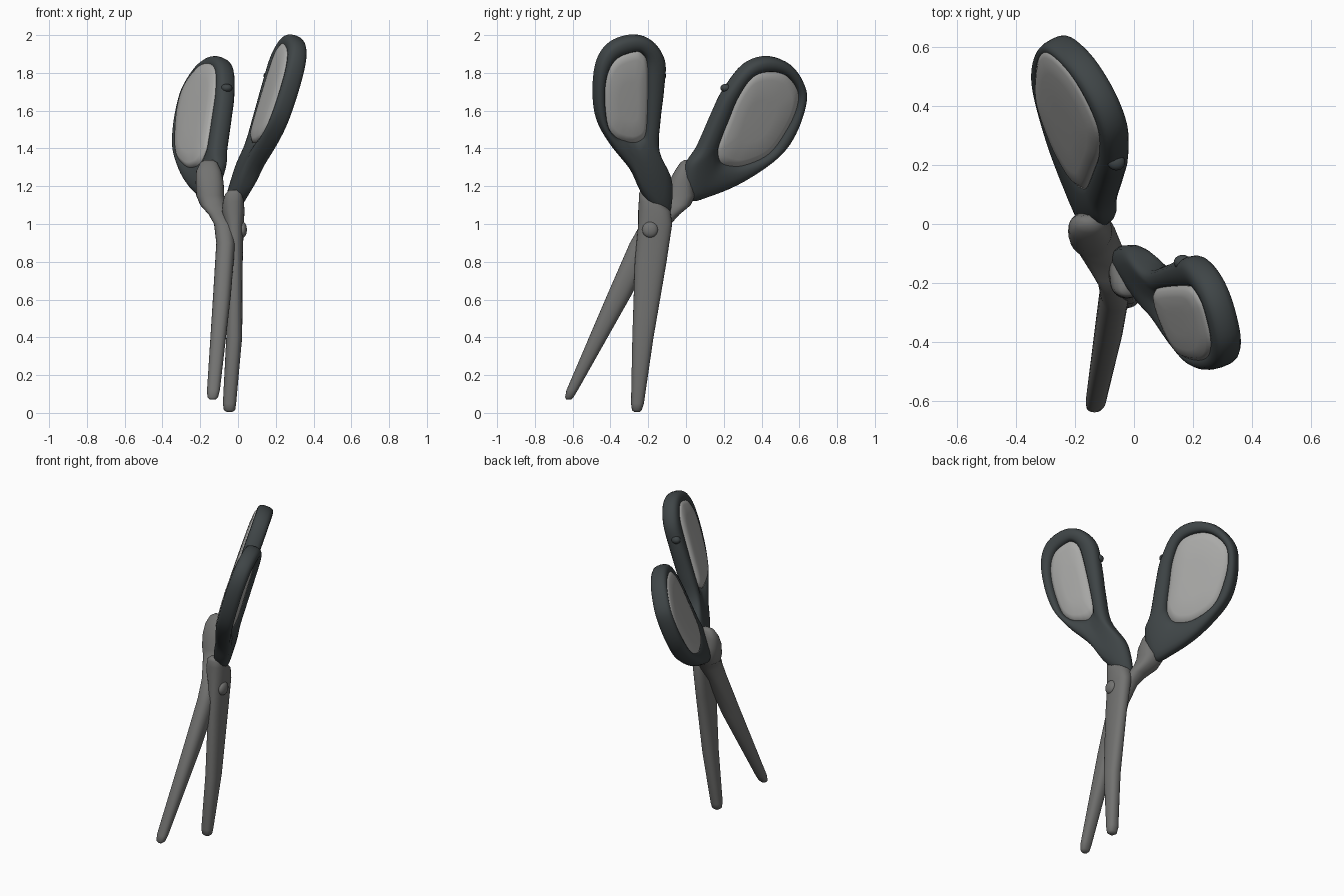
import bpy, bmesh, math
from mathutils import Vector

if "Cube" in bpy.data.objects:
    bpy.data.objects.remove(bpy.data.objects["Cube"])


def material(name, c):
    m = bpy.data.materials.new(name)
    m.diffuse_color = (*c, 1)
    m.use_nodes = True
    m.node_tree.nodes["Principled BSDF"].inputs["Base Color"].default_value = m.diffuse_color
    return m


dark = material("dark_plastic", (0.05, 0.06, 0.063))
steel = material("dull_steel", (0.17, 0.17, 0.165))
pale = material("pale_panel", (0.4, 0.4, 0.39))


def finish(name, bm, mat):
    bmesh.ops.recalc_face_normals(bm, faces=bm.faces)
    me = bpy.data.meshes.new(name)
    bm.to_mesh(me)
    bm.free()
    for p in me.polygons:
        p.use_smooth = True
    me.materials.append(mat)
    ob = bpy.data.objects.new(name, me)
    bpy.context.collection.objects.link(ob)
    return ob


def closed_spline(pts, steps):
    """Closed Catmull-Rom through points of any dimension."""
    n, out = len(pts), []
    for i in range(n):
        a, b, c, d = (pts[(i + k) % n] for k in (-1, 0, 1, 2))
        for s in range(steps):
            t = s / steps
            out.append([0.5 * (2 * q + (r - p) * t + (2 * p - 5 * q + 4 * r - w) * t * t
                               + (3 * q - p - 3 * r + w) * t ** 3)
                        for p, q, r, w in zip(a, b, c, d)])
    return out


def bridge(bm, r0, r1):
    n = len(r0)
    for j in range(n):
        bm.faces.new((r0[j], r0[(j + 1) % n], r1[(j + 1) % n], r1[j]))


def spow(v, e):
    return math.copysign(abs(v) ** e, v)


def blade(name, sections):
    """Loft of horizontal rounded sections (x, y, z, half x, half y)."""
    bm, rings = bmesh.new(), []
    for x, y, z, rx, ry in sections:
        ring = []
        for k in range(28):
            a = math.tau * k / 28
            ring.append(bm.verts.new((x + rx * spow(math.cos(a), 0.85),
                                      y + ry * spow(math.sin(a), 0.85), z)))
        rings.append(ring)
    for r0, r1 in zip(rings, rings[1:]):
        bridge(bm, r0, r1)
    bm.faces.new(rings[0])
    bm.faces.new(rings[-1])
    return finish(name, bm, steel)


def handle(name, pairs, origin, slope_y, slope_z, half):
    """Finger loop from (outer y, outer z, inner y, inner z) on a tilted plane."""
    ox, oy, oz = origin
    normal = Vector((1, -slope_y, -slope_z)).normalized()

    def place(y, z, h):
        return Vector((ox + slope_y * (y - oy) + slope_z * (z - oz), y, z)) + normal * h

    loop = closed_spline(pairs, 5)
    bm, rings = bmesh.new(), []
    for py, pz, qy, qz in loop:
        ring = []
        for k in range(16):
            a = math.tau * k / 16
            f = 0.5 + 0.5 * spow(math.cos(a), 0.8)
            ring.append(bm.verts.new(place(qy + (py - qy) * f, qz + (pz - qz) * f,
                                           half * spow(math.sin(a), 0.8))))
        rings.append(ring)
    for i in range(len(rings)):
        bridge(bm, rings[i - 1], rings[i])
    finish(name + "_loop", bm, dark)

    # domed panel filling the loop, fuller on the -x side
    cy = sum(p[2] for p in loop) / len(loop)
    cz = sum(p[3] for p in loop) / len(loop)
    bm, rings = bmesh.new(), []
    for s, h in ((0.45, 0.036), (0.85, 0.033), (1.04, 0.02),
                 (1.14, -0.042), (1.02, -0.058), (0.8, -0.064), (0.4, -0.066)):
        rings.append([bm.verts.new(place(cy + (p[2] - cy) * s, cz + (p[3] - cz) * s, h))
                      for p in loop])
    for r0, r1 in zip(rings, rings[1:]):
        bridge(bm, r0, r1)
    bm.faces.new(rings[0])
    bm.faces.new(rings[-1])
    finish(name + "_panel", bm, pale)


def knob(name, loc, size, mat):
    bm = bmesh.new()
    bmesh.ops.create_uvsphere(bm, u_segments=20, v_segments=12, radius=1)
    bmesh.ops.scale(bm, vec=size, verts=bm.verts)
    bmesh.ops.translate(bm, vec=loc, verts=bm.verts)
    finish(name, bm, mat)


# Blades
blade("upright_blade", [
    (-.045, -.26, .005, .015, .015), (-.045, -.26, .015, .03, .026),
    (-.045, -.257, .05, .035, .034), (-.02, -.228, .4, .042, .056),
    (-.016, -.187, .8, .041, .084), (-.02, -.163, 1.0, .05, .09),
    (-.025, -.168, 1.07, .06, .085), (-.025, -.19, 1.12, .055, .06),
    (-.022, -.21, 1.16, .045, .04), (-.02, -.22, 1.18, .025, .02)])
blade("angled_blade", [
    (-.135, -.622, .07, .015, .012), (-.134, -.618, .082, .028, .022),
    (-.13, -.603, .12, .034, .03), (-.085, -.355, .62, .047, .064),
    (-.065, -.225, .9, .05, .072), (-.075, -.16, 1.0, .052, .08),
    (-.095, -.115, 1.05, .06, .08), (-.13, -.05, 1.1, .07, .075),
    (-.147, -.03, 1.15, .074, .078), (-.15, -.025, 1.22, .074, .068),
    (-.155, -.012, 1.28, .066, .048), (-.155, .0, 1.325, .045, .03),
    (-.155, .005, 1.34, .02, .012)])

# Finger loops with panels
handle("tall_handle", [
    (-.28, 2.0, -.28, 1.915), (-.4, 1.96, -.37, 1.88), (-.47, 1.86, -.42, 1.8),
    (-.49, 1.7, -.435, 1.68), (-.47, 1.55, -.42, 1.53), (-.4, 1.42, -.38, 1.47),
    (-.29, 1.28, -.33, 1.45), (-.22, 1.14, -.3, 1.445), (-.1, 1.03, -.275, 1.445),
    (-.075, 1.22, -.25, 1.455), (-.145, 1.39, -.225, 1.48), (-.14, 1.55, -.215, 1.56),
    (-.12, 1.72, -.21, 1.75), (-.115, 1.87, -.215, 1.86), (-.18, 1.97, -.24, 1.905)],
    (.183, -.3, 1.6), -.34, .31, .05)
handle("wide_handle", [
    (.43, 1.885, .43, 1.81), (.55, 1.845, .52, 1.79), (.62, 1.74, .58, 1.71),
    (.625, 1.64, .575, 1.62), (.57, 1.48, .525, 1.51), (.48, 1.36, .43, 1.38),
    (.3, 1.23, .3, 1.32), (.12, 1.15, .22, 1.32), (.0, 1.13, .18, 1.34),
    (0, 1.3, .165, 1.38), (.06, 1.4, .17, 1.43), (.14, 1.58, .22, 1.56),
    (.2, 1.7, .27, 1.68), (.31, 1.84, .34, 1.78)],
    (-.16, .42, 1.7), -.51, .36, .05)

# Pivot screw and small bumps on the loops
knob("pivot_screw", (.025, -.19, .97), (.022, .042, .042), steel)
knob("wide_handle_bump", (-.06, .21, 1.72), (.03, .028, .022), dark)
knob("tall_handle_bump", (.165, -.13, 1.785), (.03, .025, .025), dark)
